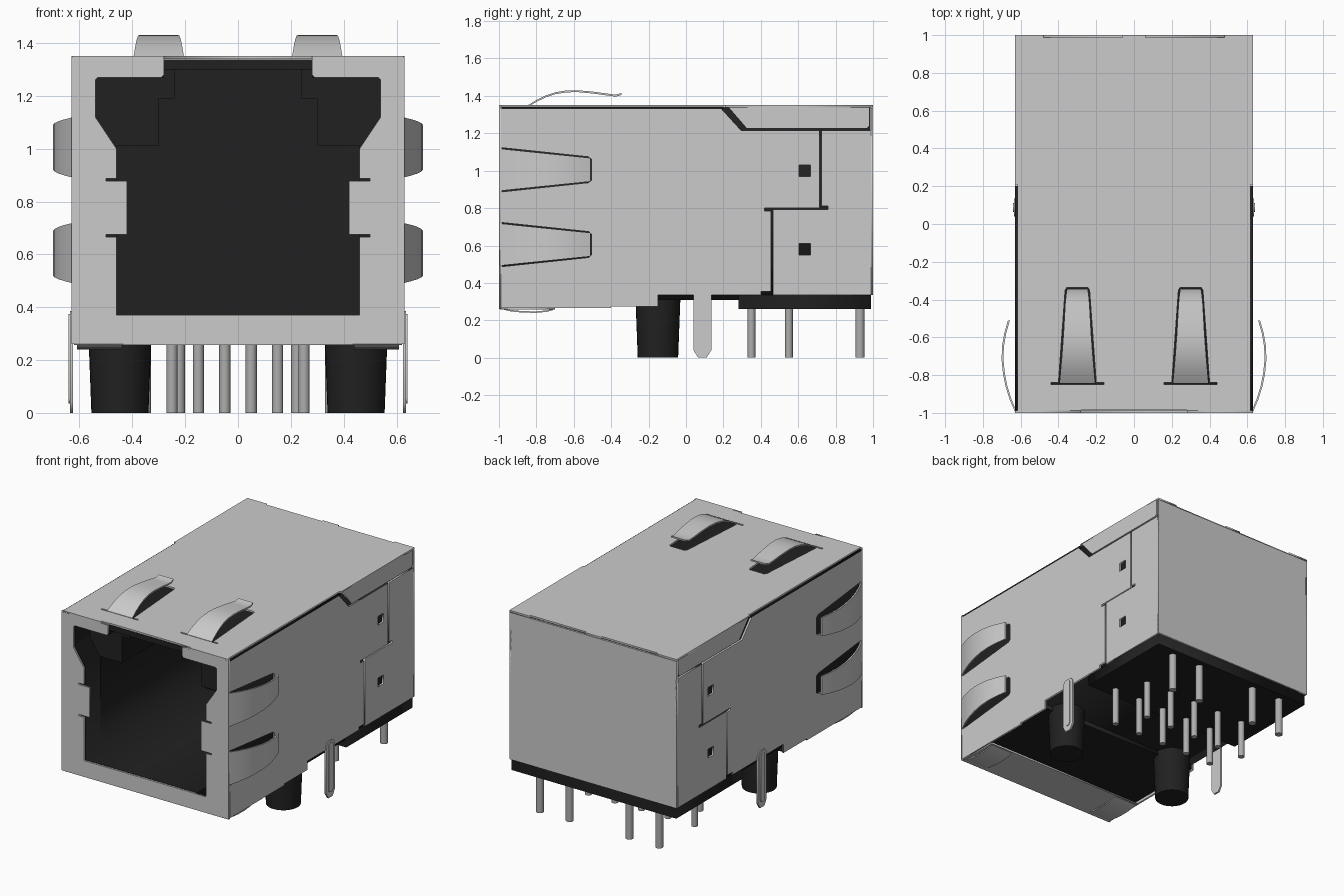
import bpy, bmesh, math
from mathutils import Matrix, Vector

if "Cube" in bpy.data.objects:
    bpy.data.objects.remove(bpy.data.objects["Cube"])


def material(name, v):
    m = bpy.data.materials.new(name)
    m.diffuse_color = (v, v, v, 1)
    m.use_nodes = True
    m.node_tree.nodes["Principled BSDF"].inputs["Base Color"].default_value = m.diffuse_color
    return m


METAL = material("shield metal", 0.60)
PIN = material("pin metal", 0.42)
BLACK = material("black plastic", 0.015)

AXES = {"x": ((0, 1, 0), (0, 0, 1), (1, 0, 0)),    # profile in y,z
        "y": ((1, 0, 0), (0, 0, 1), (0, -1, 0)),   # profile in x,z
        "z": ((1, 0, 0), (0, 1, 0), (0, 0, 1))}    # profile in x,y


def add(name, bm, mat, smooth=False):
    me = bpy.data.meshes.new(name)
    bm.to_mesh(me)
    bm.free()
    me.materials.append(mat)
    ob = bpy.data.objects.new(name, me)
    bpy.context.collection.objects.link(ob)
    if smooth:
        bpy.ops.object.select_all(action='DESELECT')
        ob.select_set(True)
        bpy.context.view_layer.objects.active = ob
        bpy.ops.object.shade_smooth_by_angle(angle=math.radians(35))
    return ob


def plate(name, axis, lo, hi, outline, holes=(), mat=METAL):
    """Filled profile with holes, extruded between lo and hi along an axis."""
    cu = bpy.data.curves.new(name, 'CURVE')
    cu.dimensions, cu.fill_mode, cu.extrude = '2D', 'BOTH', (hi - lo) / 2
    for loop in (outline, *holes):
        sp = cu.splines.new('POLY')
        sp.points.add(len(loop) - 1)
        for p, (u, v) in zip(sp.points, loop):
            p.co = (u, v, 0, 1)
        sp.use_cyclic_u = True
    tmp = bpy.data.objects.new(name + "_curve", cu)
    bpy.context.collection.objects.link(tmp)
    dg = bpy.context.evaluated_depsgraph_get()
    me = bpy.data.meshes.new_from_object(tmp.evaluated_get(dg))
    bpy.data.objects.remove(tmp)
    bm = bmesh.new()
    bm.from_mesh(me)
    bpy.data.meshes.remove(me)
    u, v, n = (Vector(a) for a in AXES[axis])
    mx = Matrix((u, v, n)).transposed().to_4x4()
    k = 'xyz'.index(axis)
    mx.translation[k] = (lo + hi) / 2
    bm.transform(mx)
    bmesh.ops.remove_doubles(bm, verts=bm.verts, dist=1e-5)
    bmesh.ops.recalc_face_normals(bm, faces=bm.faces)
    return add(name, bm, mat)


def rect(a, b, c, d):
    return [(a, b), (c, b), (c, d), (a, d)]


def mirrored(half):
    """Right half profile, bottom to top, completed on the left."""
    return half + [(-x, z) for x, z in reversed(half)]


def cone(name, x, y, z0, z1, r0, r1, mat, n=24):
    bm = bmesh.new()
    bmesh.ops.create_cone(bm, cap_ends=True, segments=n, radius1=r0, radius2=r1, depth=z1 - z0,
                          matrix=Matrix.Translation((x, y, (z0 + z1) / 2)))
    return add(name, bm, mat, True)


def ribbon(name, path, w0, w1, place, thick=0.01):
    """Curved tapering strip: path of (along, out), half widths w0 to w1."""
    bm = bmesh.new()
    rows = []
    for i, (s, o) in enumerate(path):
        w = w0 + (w1 - w0) * i / (len(path) - 1)
        rows.append([[bm.verts.new(place(s, o - d, l)) for l in (-w, w)] for d in (0, thick)])
    for (a, b), (c, d) in zip(rows, rows[1:]):
        for q in ((a[0], a[1], c[1], c[0]), (b[1], b[0], d[0], d[1]),
                  (a[0], c[0], d[0], b[0]), (a[1], b[1], d[1], c[1])):
            bm.faces.new(q)
    for a, b in (rows[0], rows[-1]):
        bm.faces.new((a[0], a[1], b[1], b[0]))
    bmesh.ops.recalc_face_normals(bm, faces=bm.faces)
    return add(name, bm, METAL, True)


# black housing: mouth, plug cavity, solid rear and base slab
mouth = mirrored([(.46, .37), (.46, 1.0), (.54, 1.12), (.54, 1.27), (.28, 1.27), (.28, 1.30)])
cavity = mirrored([(.46, .37), (.46, 1.01), (.30, 1.01), (.30, 1.19), (.24, 1.19), (.24, 1.30)])
plate("housing_mouth", "y", -.985, -.82, rect(-.615, .28, .615, 1.337), [mouth], BLACK)
plate("housing_cavity", "y", -.82, .3, rect(-.615, .31, .615, 1.337), [cavity], BLACK)
plate("housing_rear", "y", .3, .987, rect(-.615, .31, .615, 1.337), (), BLACK)
plate("housing_floor", "z", .28, .312, rect(-.615, -.82, .615, -.15), (), BLACK)
plate("base_slab", "z", .26, .335, rect(-.62, .28, .62, .99), (), BLACK)

# front frame, open at the top centre, with two inward tabs
half = [(.46, .37), (.46, .665), (.50, .665), (.50, .675), (.42, .675), (.42, .878), (.50, .878),
        (.50, .888), (.46, .888), (.46, 1.0), (.54, 1.12), (.54, 1.26), (.53, 1.27), (.29, 1.27),
        (.28, 1.28), (.28, 1.35)]
outer = [(-.63, 1.345), (-.63, .26), (.63, .26), (.63, 1.345)]
frame = [(-x, z) for x, z in half] + [(-.625, 1.35)] + outer + [(.625, 1.35)] + half[::-1]
plate("front_frame", "y", -1, -.988, frame)

# top sheet with spring windows and edge notches
windows = []
for s in (-1, 1):
    pts = [(.16, -.85), (.44, -.85), (.44, -.838), (.40, -.838), (.365, -.35), (.355, -.335),
           (.245, -.335), (.235, -.35), (.20, -.838), (.16, -.838)]
    windows.append([(s * x, y) for x, y in pts])
top = mirrored([(.28, -.985), (.28, -1), (.618, -1), (.618, .21), (.63, .21), (.63, 1),
                (.48, 1), (.48, .988), (.06, .988), (.06, 1)])
plate("top_sheet", "z", 1.339, 1.35, top, windows)

# rear cover
plate("rear_cover", "y", .988, 1, rect(-.63, .335, .63, 1.336))

# side sheets, rear wings and folded top flaps
front_side = [(-.99, .265), (-.4, .265), (-.4, .275), (-.15, .275), (-.15, .335), (.40, .335), (.40, .355),
              (.455, .355), (.455, .785), (.42, .785), (.42, .80), (.715, .80), (.715, 1.215),
              (.295, 1.215), (.19, 1.33), (-.99, 1.33)]
wing = [(.465, .335), (1, .335), (1, 1.215), (.725, 1.215), (.725, .81), (.76, .81),
        (.76, .793), (.465, .793)]
flap = [(.222, 1.345), (.325, 1.225), (.965, 1.225), (.98, 1.24), (.98, 1.345)]
tab = [(.04, .36), (.04, .04), (.065, 0), (.11, 0), (.135, .04), (.135, .36), (.115, .385), (.06, .385)]
rib = [(.0875 + .024 * math.cos(a), (.35 if math.sin(a) > 0 else .06) + .024 * math.sin(a))
       for a in (math.pi * (i + .5) / 8 for i in range(16))]
side_path = [(-.995, .63), (-.93, .658), (-.86, .680), (-.79, .694), (-.72, .701), (-.65, .699),
             (-.58, .687), (-.51, .667)]
top_path = [(-.845, 1.35), (-.80, 1.378), (-.75, 1.402), (-.70, 1.419), (-.64, 1.429), (-.58, 1.43),
            (-.50, 1.423), (-.42, 1.412), (-.375, 1.406), (-.345, 1.415)]
lip_path = [(-.995, .262), (-.94, .248), (-.87, .241), (-.80, .240), (-.74, .246), (-.71, .255)]

for s, side in ((1, "right"), (-1, "left")):
    def across(a, b):
        return sorted((s * a, s * b))
    holes = [[(-.985, zc - .118), (-.52, zc - .069), (-.505, zc - .055), (-.505, zc + .055),
              (-.52, zc + .069), (-.985, zc + .118)] for zc in (.605, 1.005)]
    plate(side + "_side_sheet", "x", *across(.618, .63), front_side,
          holes + [rect(.605, .97, .665, 1.03)])
    plate(side + "_rear_wing", "x", *across(.618, .63), wing, [rect(.605, .55, .665, .61)])
    plate(side + "_top_flap", "x", *across(.618, .63), flap)
    plate(side + "_seam", "x", *across(.61, .63), rect(-.987, 1.329, .2, 1.341), (), BLACK)
    plate(side + "_ground_tab", "x", *across(.624, .636), tab)
    plate(side + "_ground_tab_rib", "x", *across(.63, .641), rib)
    # contact springs
    for zc, lvl in ((.605, "lower"), (1.005, "upper")):
        ribbon(f"{side}_{lvl}_spring", side_path, .113, .063,
               lambda t, o, l: (s * o, t, zc + l))
    ribbon(side + "_top_spring", top_path, .095, .055, lambda t, o, l: (s * .30 + l, t, o))
    ribbon(side + "_bottom_spring", lip_path, .085, .085,
           lambda t, o, l: (s * .525 + l, t, o), -.008)
    # locating pegs
    cone(side + "_peg", s * .447, -.15, 0, .315, .108, .12, BLACK, 32)

# folded bottom lip
plate("bottom_lip", "z", .257, .268, rect(-.62, -.995, .62, -.70))

# solder pins in two staggered rows plus a rear row
for i in range(5):
    cone(f"front_row_pin_{i}", .45 - .2 * i, .35, 0, .3, .021, .021, PIN, 16)
    cone(f"middle_row_pin_{i}", .35 - .2 * i, .55, 0, .3, .021, .021, PIN, 16)
for i, x in enumerate((-.45, -.225, .225, .45)):
    cone(f"rear_row_pin_{i}", x, .93, 0, .3, .025, .025, PIN, 16)
